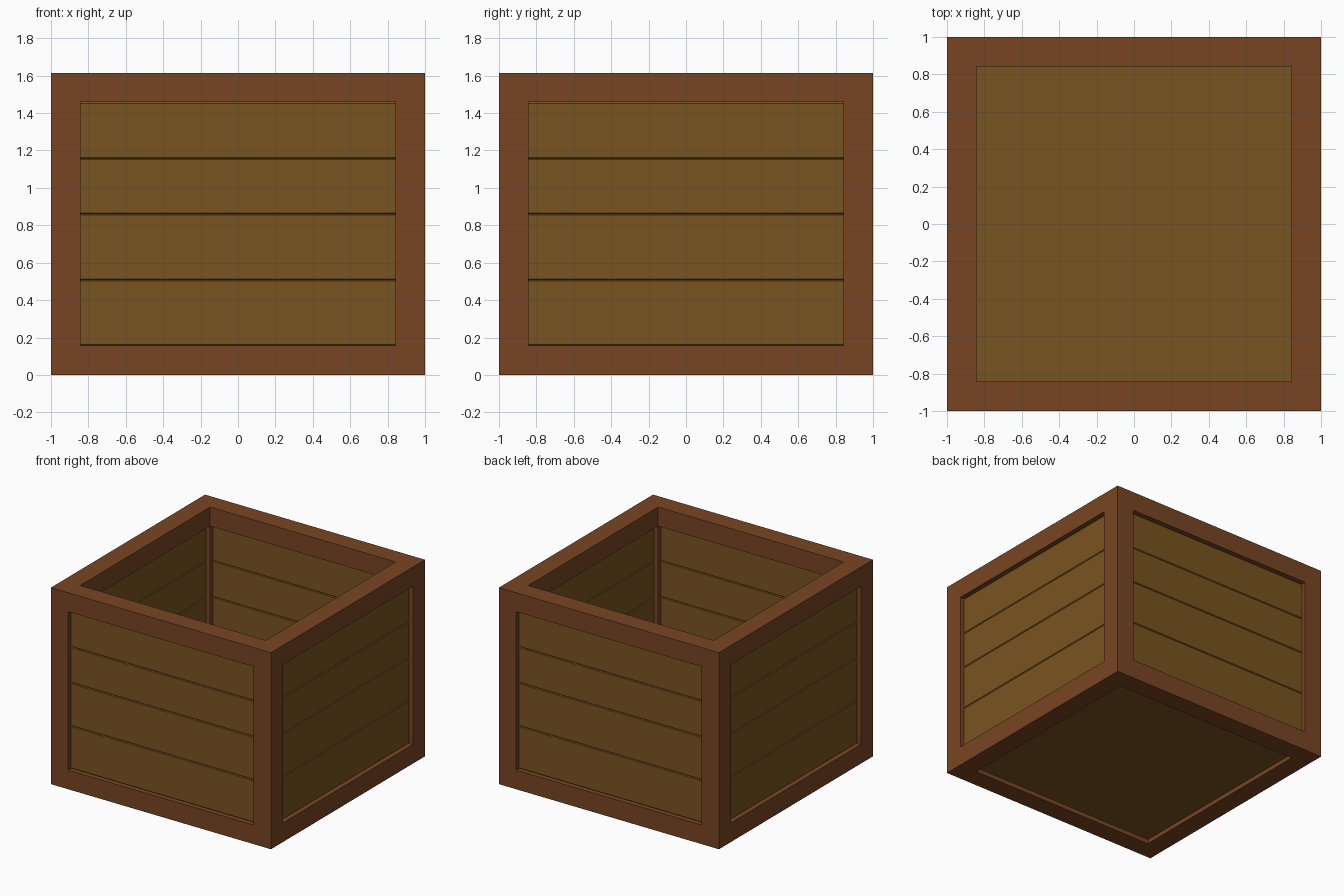
import bpy, bmesh, math
from mathutils import Matrix

if "Cube" in bpy.data.objects:
    bpy.data.objects.remove(bpy.data.objects["Cube"])

H, W, T = 1.615, 1.0, 0.157           # height, half width, beam thickness
IN, OUT, BEV = 0.88, 0.965, 0.006     # plank inner / outer distance, edge bevel


def material(name, rgb):
    m = bpy.data.materials.new(name)
    m.diffuse_color = (*rgb, 1)
    m.use_nodes = True
    m.node_tree.nodes["Principled BSDF"].inputs["Base Color"].default_value = m.diffuse_color
    return m


frame_mat = material("reddish brown wood", (0.188, 0.060, 0.017))
plank_mat = material("olive brown wood", (0.191, 0.087, 0.015))


def finish(bm, name, mat):
    bmesh.ops.remove_doubles(bm, verts=bm.verts, dist=1e-5)
    bmesh.ops.recalc_face_normals(bm, faces=bm.faces)
    me = bpy.data.meshes.new(name)
    bm.to_mesh(me)
    bm.free()
    me.materials.append(mat)
    ob = bpy.data.objects.new(name, me)
    bpy.context.collection.objects.link(ob)
    return ob


# frame: outer skin of the twelve beams, laid out on a 3 x 3 x 3 cell grid
cuts = [(-W, -W + T, W - T, W), (-W, -W + T, W - T, W), (0, T, H - T, H)]
cells = {(i, j, k) for i in range(3) for j in range(3) for k in range(3)
         if (i, j, k).count(1) <= 1}
bm = bmesh.new()
for cell in cells:
    for axis in range(3):
        for side in (0, 1):
            other = list(cell)
            other[axis] += 2 * side - 1
            if tuple(other) in cells:
                continue
            a, b = (axis + 1) % 3, (axis + 2) % 3
            verts = []
            for da, db in ((0, 0), (1, 0), (1, 1), (0, 1)):
                idx = list(cell)
                idx[axis] += side
                idx[a] += da
                idx[b] += db
                verts.append(bm.verts.new([cuts[n][idx[n]] for n in range(3)]))
            bm.faces.new(verts)
finish(bm, "frame", frame_mat)

# side planks: bevelled profile swept along each side, ends hidden in the posts
levels = (T, 0.507, 0.861, 1.157, H - T)
for s, side in enumerate(("front", "right", "back", "left")):
    for n, (z0, z1) in enumerate(zip(levels, levels[1:])):
        profile = [(-OUT, z0 + BEV), (-OUT, z1 - BEV), (-OUT + BEV, z1), (-IN - BEV, z1),
                   (-IN, z1 - BEV), (-IN, z0 + BEV), (-IN - BEV, z0), (-OUT + BEV, z0)]
        bm = bmesh.new()
        face = bm.faces.new([bm.verts.new((-0.86, y, z)) for y, z in profile])
        ext = bmesh.ops.extrude_face_region(bm, geom=[face], use_keep_orig=True)
        moved = [g for g in ext["geom"] if isinstance(g, bmesh.types.BMVert)]
        bmesh.ops.translate(bm, verts=moved, vec=(1.72, 0, 0))
        bm.transform(Matrix.Rotation(s * math.pi / 2, 4, 'Z'))
        finish(bm, f"{side}_plank_{n + 1}", plank_mat)

# floor: one slab recessed in the bottom beams
bm = bmesh.new()
bmesh.ops.create_cube(bm, size=1, matrix=Matrix.Translation((0, 0, 0.0775))
                      @ Matrix.Diagonal((2 * (W - T) + 0.02, 2 * (W - T) + 0.02, 0.085, 1)))
finish(bm, "floor", plank_mat)
